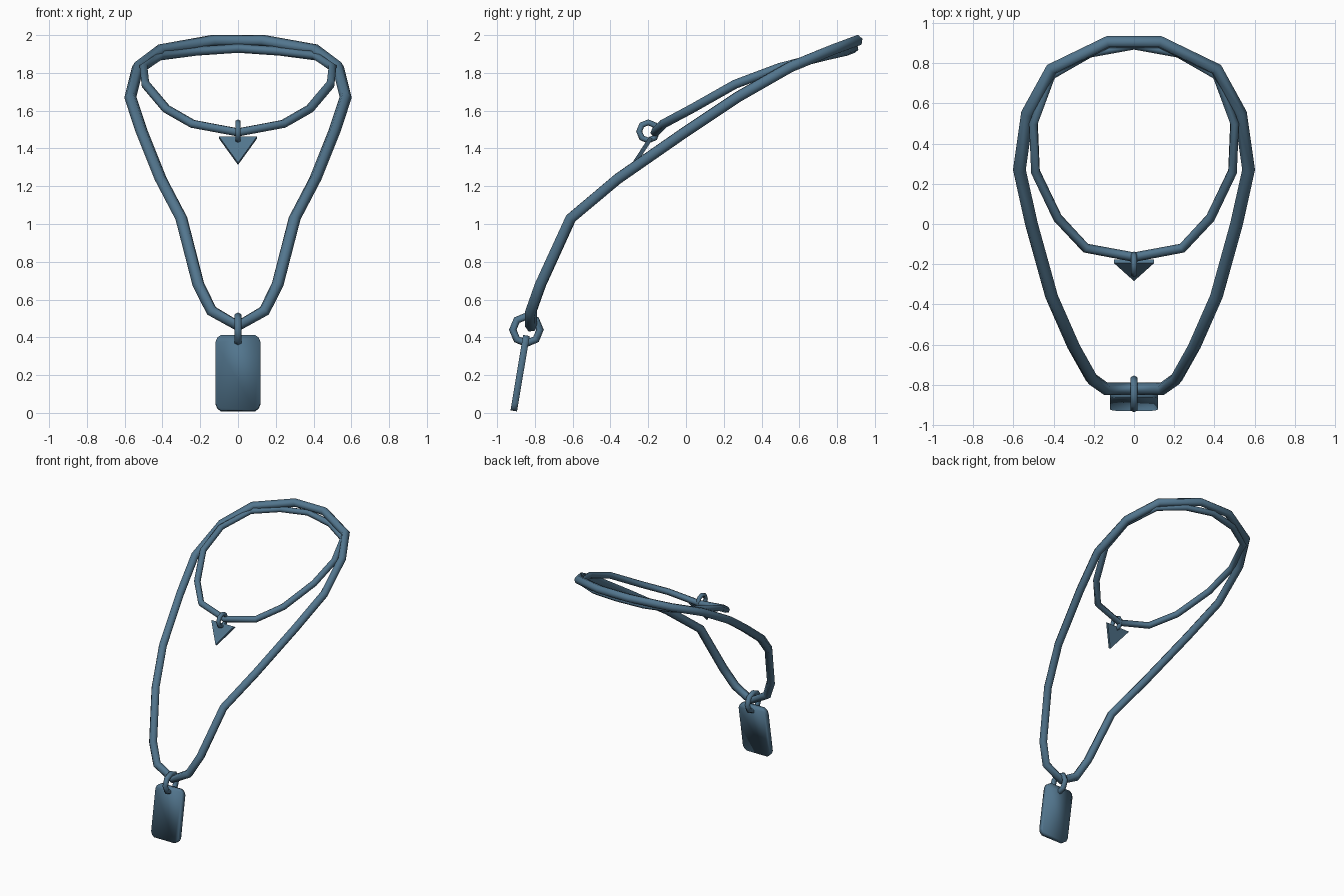
import bpy, bmesh, math
from mathutils import Matrix, Vector

cube = bpy.data.objects.get("Cube")
if cube:
    bpy.data.objects.remove(cube, do_unlink=True)

# One blue steel colour for everything
steel = bpy.data.materials.new("blue_steel")
COLOUR = (0.085, 0.18, 0.27, 1)
steel.use_nodes = True
steel.diffuse_color = COLOUR
for node in steel.node_tree.nodes:
    if node.type == 'BSDF_PRINCIPLED':
        node.inputs["Base Color"].default_value = COLOUR


def add(name, data):
    obj = bpy.data.objects.new(name, data)
    bpy.context.collection.objects.link(obj)
    data.materials.append(steel)
    return obj


def cord(name, points, radius):
    """Closed six-sided tube through the given points."""
    curve = bpy.data.curves.new(name, 'CURVE')
    curve.dimensions = '3D'
    curve.bevel_depth = radius
    curve.bevel_resolution = 1
    spline = curve.splines.new('POLY')
    spline.points.add(len(points) - 1)
    for p, co in zip(spline.points, points):
        p.co = (*co, 1)
    spline.use_cyclic_u = True
    spline.use_smooth = True
    return add(name, curve)


def mirrored(half):
    """Continue a half loop onto the other side, skipping points on the axis."""
    return half + [(-x, y, z) for x, y, z in reversed(half) if x > 0]


def ring(name, centre, major, minor, rows=8, sides=6):
    """Low-poly link standing in the side plane."""
    bpy.ops.mesh.primitive_torus_add(
        location=centre, rotation=(0, math.pi / 2, 0), major_radius=major,
        minor_radius=minor, major_segments=rows, minor_segments=sides)
    obj = bpy.context.object
    obj.name = name
    obj.data.materials.append(steel)
    bpy.ops.object.shade_smooth()


def plate(name, outline, thickness, top, tilt, smooth):
    """Flat outline hanging down from its top point, tilted about x."""
    bm = bmesh.new()
    layers = [[bm.verts.new((x, y, z)) for x, z in outline]
              for y in (-thickness / 2, thickness / 2)]
    bm.faces.new(layers[0])
    bm.faces.new(layers[1][::-1])
    n = len(outline)
    for i in range(n):
        j = (i + 1) % n
        bm.faces.new((layers[0][i], layers[1][i], layers[1][j], layers[0][j]))
    bmesh.ops.recalc_face_normals(bm, faces=bm.faces)
    bm.transform(Matrix.Translation(Vector(top)) @ Matrix.Rotation(tilt, 4, 'X'))
    for f in bm.faces:
        f.smooth = smooth
    mesh = bpy.data.meshes.new(name)
    bm.to_mesh(mesh)
    bm.free()
    add(name, mesh)


# Long cord, from the pendant up to the nape
long_points = mirrored([
    (0, -0.82, 0.46), (0.14, -0.82, 0.54), (0.21, -0.77, 0.68),
    (0.30, -0.61, 1.03), (0.41, -0.36, 1.24), (0.51, 0.0, 1.49),
    (0.57, 0.27, 1.67), (0.53, 0.55, 1.83), (0.41, 0.77, 1.92),
    (0.13, 0.905, 1.97)])
cord("long_cord", long_points, 0.032)

# Short cord
short_points = mirrored([
    (0, -0.165, 1.485), (0.24, -0.12, 1.53), (0.38, 0.03, 1.61),
    (0.49, 0.26, 1.74), (0.50, 0.50, 1.83), (0.41, 0.74, 1.89),
    (0.22, 0.85, 1.915), (0, 0.89, 1.93)])
cord("short_cord", short_points, 0.024)

# Links
ring("large_link", (0, -0.845, 0.44), 0.072, 0.02)
ring("small_link", (0, -0.20, 1.49), 0.048, 0.016)

# Rectangular tag with clipped corners
w, h = 0.12, 0.405
corner = [(w - 0.03, 0), (w - 0.01, -0.015), (w, -0.04)]
right = corner + [(x, -h - z) for x, z in reversed(corner)]
tag = right + [(-x, z) for x, z in reversed(right)]
plate("tag", tag, 0.035, (0, -0.845, 0.41), math.radians(-9.5), True)

# Triangular charm
plate("triangle_charm", [(-0.10, 0), (0, -0.165), (0.10, 0)], 0.022,
      (0, -0.185, 1.457), math.radians(-33), False)
